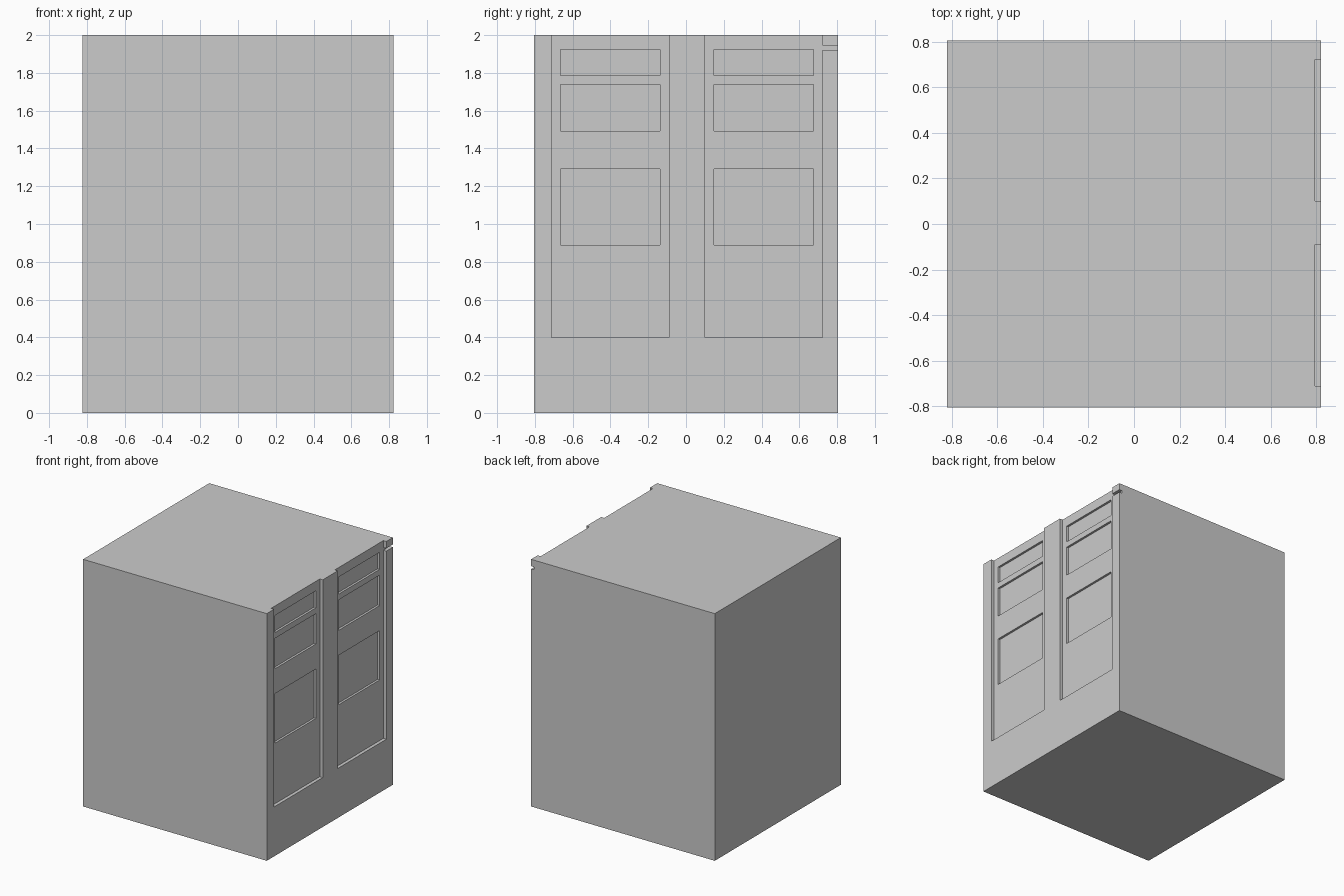
import bpy

if "Cube" in bpy.data.objects:
    bpy.data.objects.remove(bpy.data.objects["Cube"])

HX, HY, H = 0.822, 0.806, 2.0   # half width, half depth, height
DOOR, PANEL = 0.027, 0.018      # recess depths


def box(name, x, y, z):
    bpy.ops.mesh.primitive_cube_add(size=1)
    ob = bpy.context.object
    ob.name = name
    ob.location = [(a + b) / 2 for a, b in (x, y, z)]
    ob.scale = [b - a for a, b in (x, y, z)]
    bpy.ops.object.transform_apply(location=True, rotation=False, scale=True)
    return ob


def carve(target, name, depth, y, z):
    """Cut a rectangular recess into the +x side, then drop the cutter."""
    cutter = box(name, (HX - depth, HX + 0.1), y, z)
    cutter.hide_render = True
    mod = target.modifiers.new(name, 'BOOLEAN')
    mod.operation, mod.solver, mod.object = 'DIFFERENCE', 'EXACT', cutter
    bpy.context.view_layer.objects.active = target
    bpy.ops.object.modifier_apply(modifier=mod.name)
    bpy.data.objects.remove(cutter, do_unlink=True)


# Solid block
block = box("panelled_block", (-HX, HX), (-HY, HY), (0, H))

# Two tall recesses, open at the top, each with three inset panels
for y0 in (-0.712, 0.101):
    carve(block, "tall_recess", DOOR, (y0, y0 + 0.622), (0.4, H + 0.1))
    for z in ((0.89, 1.29), (1.492, 1.738), (1.785, 1.923)):
        carve(block, "inset_panel", DOOR + PANEL, (y0 + 0.048, y0 + 0.575), z)

# Narrow slot from the rear recess out to the back edge
carve(block, "corner_slot", DOOR, (0.7, HY + 0.1), (1.922, 1.944))
